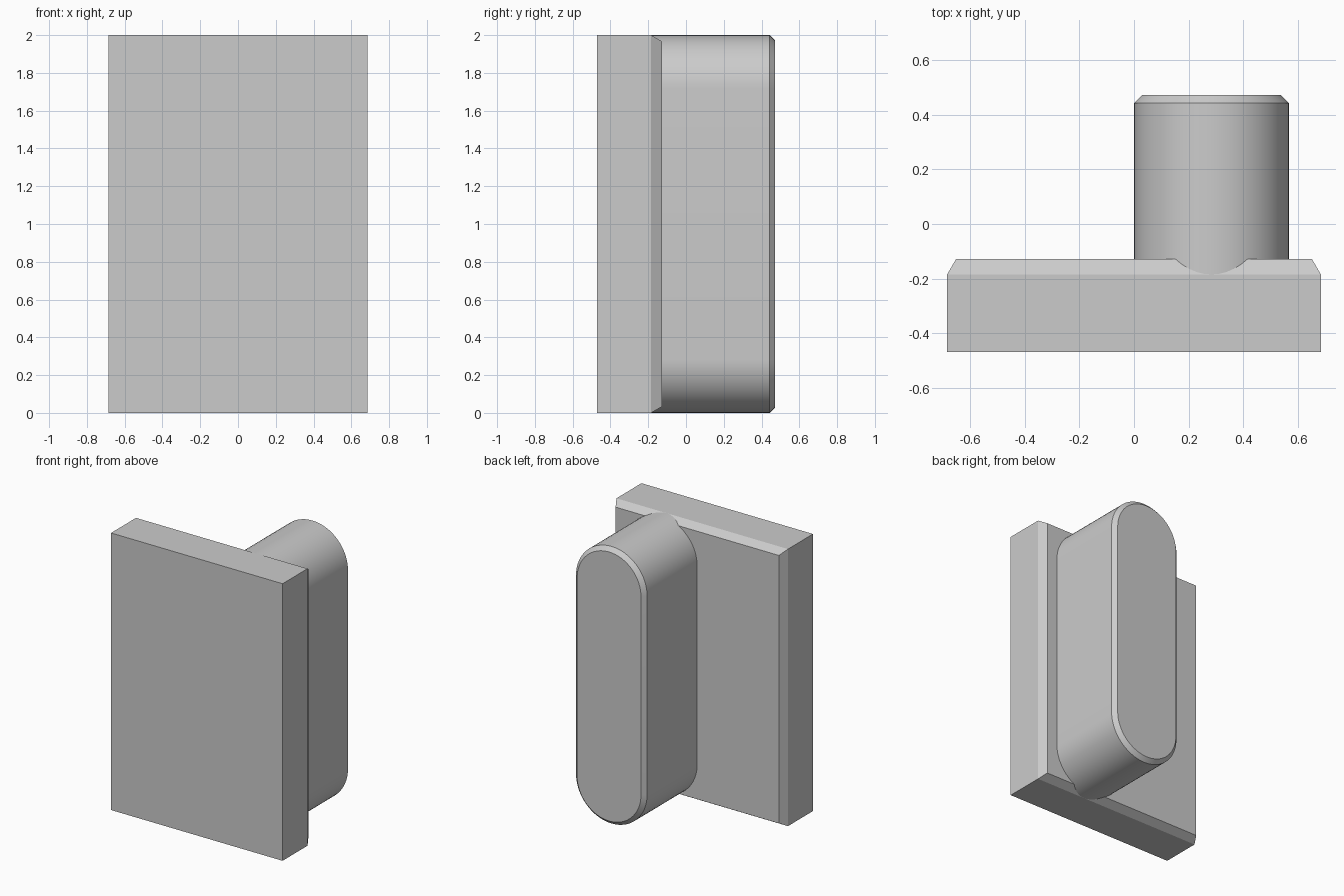
import bpy
import math

default_cube = bpy.data.objects.get("Cube")
if default_cube:
    bpy.data.objects.remove(default_cube, do_unlink=True)

GREY = (0.6, 0.6, 0.6, 1.0)
grey = bpy.data.materials.new("plain grey")
grey.use_nodes = True
grey.diffuse_color = GREY
grey.node_tree.nodes["Principled BSDF"].inputs["Base Color"].default_value = GREY


def loft(name, rings):
    """Skin a stack of (y, [(x, z), ...]) outlines and cap both ends."""
    n = len(rings[0][1])
    verts = [(x, y, z) for y, outline in rings for x, z in outline]
    faces = [list(range(n)), list(range(len(verts) - n, len(verts)))[::-1]]
    for r in range(len(rings) - 1):
        for i in range(n):
            j = (i + 1) % n
            faces.append([r * n + i, (r + 1) * n + i, (r + 1) * n + j, r * n + j])
    mesh = bpy.data.meshes.new(name)
    mesh.from_pydata(verts, [], faces)
    mesh.materials.append(grey)
    obj = bpy.data.objects.new(name, mesh)
    bpy.context.collection.objects.link(obj)
    bpy.ops.object.select_all(action="DESELECT")
    obj.select_set(True)
    bpy.context.view_layer.objects.active = obj
    bpy.ops.object.shade_smooth_by_angle(angle=math.radians(20))
    return obj


def rectangle(inset):
    w = 0.685 - inset
    return [(-w, inset), (w, inset), (w, 2 - inset), (-w, 2 - inset)]


def slot(inset, steps=32):
    """Upright rounded-end outline made of two half circles."""
    radius = 0.284
    points = []
    for start, centre in ((0, 2 - radius), (math.pi, radius)):
        for i in range(steps + 1):
            a = start + math.pi * i / steps
            points.append((0.284 + (radius - inset) * math.cos(a),
                           centre + (radius - inset) * math.sin(a)))
    return points


# Flat plate with its rear edges chamfered
loft("front_plate", [(-0.47, rectangle(0)), (-0.185, rectangle(0)),
                     (-0.128, rectangle(0.033))])

# Offset rounded boss with a chamfered rear rim
loft("rear_boss", [(-0.185, slot(0)), (0.443, slot(0)), (0.472, slot(0.029))])
